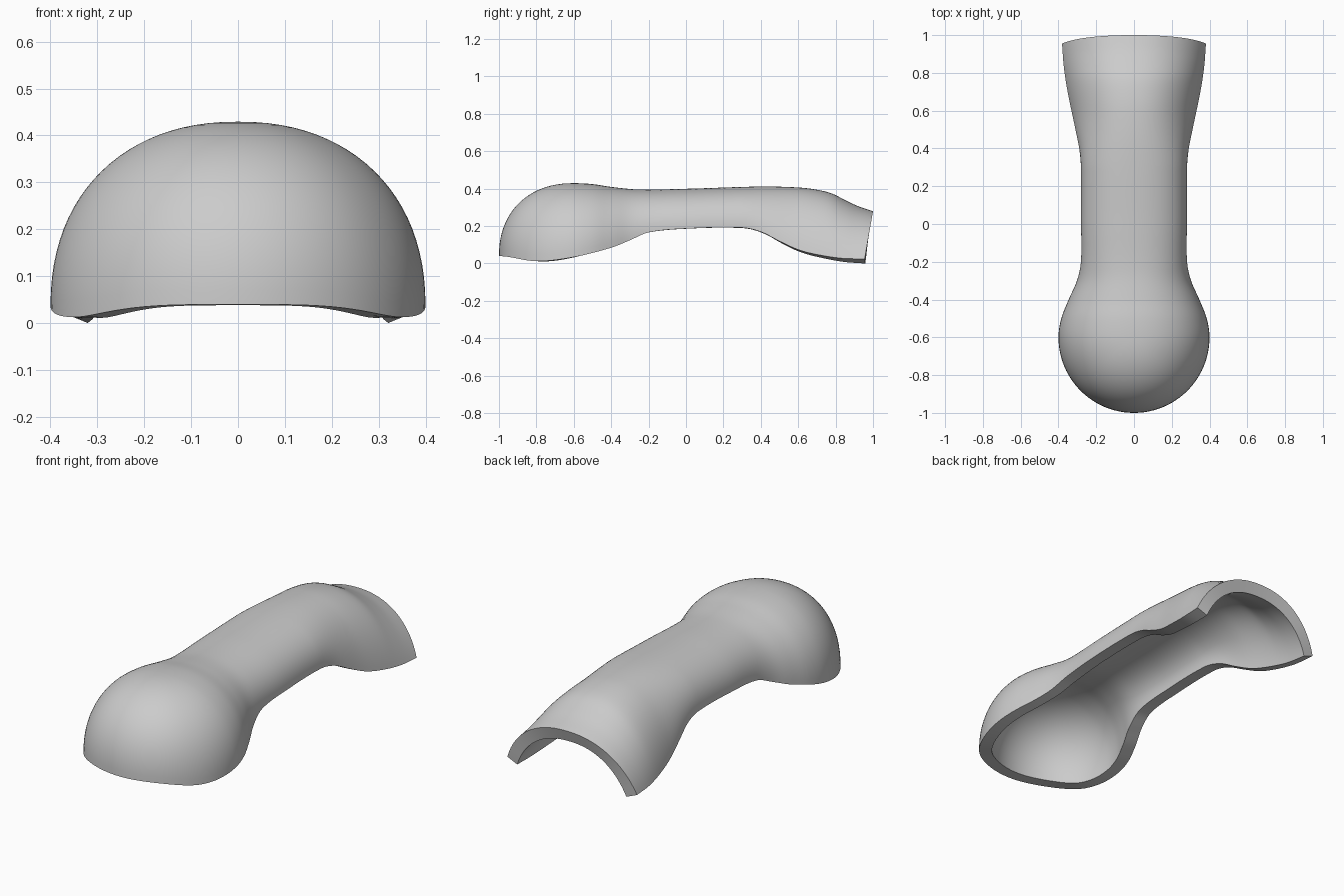
import bpy, bmesh, math
from mathutils import Vector

cube = bpy.data.objects.get("Cube")
if cube:
    bpy.data.objects.remove(cube, do_unlink=True)

THICKNESS = 0.065
STEPS = 24          # segments on each half of the arch
HEAD_Y, HEAD_R = -0.6, 0.4

# Outlines along the length: (y, value)
TOP = [(-0.6, .425), (-0.5, .42), (-0.4, .405), (-0.25, .391), (0, .395), (0.4, .407),
       (0.6, .402), (0.7, .39), (0.78, .37), (0.85, .335), (0.92, .302), (1, .275)]
RIM = [(-1, .035), (-0.8, .008), (-0.6, .03), (-0.4, .08), (-0.3, .12), (-0.2, .162),
       (0, .182), (0.3, .187), (0.4, .165), (0.5, .115), (0.6, .07), (0.7, .045), (0.85, .024), (1, .02)]
WIDTH = [(-0.6, .4), (-0.5, .385), (-0.4, .346), (-0.3, .302), (-0.2, .281), (0, .28),
         (0.3, .281), (0.4, .29), (0.5, .31), (0.7, .35), (0.85, .371), (1, .381)]
ARC = [(-0.6, 90), (0.3, 90), (0.6, 76), (1, 66)]


def curve(points, y):
    """Smooth interpolation through a list of points."""
    y = min(max(y, points[0][0]), points[-1][0])
    i = next(k for k in range(len(points) - 1) if y <= points[k + 1][0])

    def slope(k):
        if k == 0 or k == len(points) - 1:
            return 0 if k == 0 else (points[k][1] - points[k - 1][1]) / (points[k][0] - points[k - 1][0])
        a, b = points[k - 1], points[k + 1]
        return (b[1] - a[1]) / (b[0] - a[0])

    (y0, v0), (y1, v1) = points[i], points[i + 1]
    h = y1 - y0
    t = (y - y0) / h
    return (v0 * (1 + 2 * t) * (1 - t) ** 2 + h * slope(i) * t * (1 - t) ** 2
            + v1 * t * t * (3 - 2 * t) + h * slope(i + 1) * t * t * (t - 1))


def arch(s, degrees):
    """Half arch: outward fraction and drop fraction, s from crown 0 to rim 1."""
    full = math.radians(degrees)
    power = 2 / 2.2
    a = s * full
    out = (math.sin(a) / math.sin(full)) ** power
    low = max(math.cos(full), 0) ** power
    drop = (1 - max(math.cos(a), 0) ** power) / (1 - low)
    return out, drop


def grid(bm, rows):
    """Skin a list of equally long rows of points."""
    rows = [[bm.verts.new(p) for p in row] for row in rows]
    for a, b in zip(rows, rows[1:]):
        for k in range(len(a) - 1):
            bm.faces.new((a[k], a[k + 1], b[k + 1], b[k]))


bm = bmesh.new()

# Round head: meridians fanned around the crown
rows = []
for i in range(49):
    angle = math.pi * i / 48
    dx, dy = math.cos(angle), -math.sin(angle)
    crown, rim = curve(TOP, HEAD_Y), curve(RIM, HEAD_Y + HEAD_R * dy)
    row = []
    for k in range(STEPS + 1):
        out, drop = arch(k / STEPS, 90)
        row.append((HEAD_R * out * dx, HEAD_Y + HEAD_R * out * dy, crown + (rim - crown) * drop))
    rows.append(row)
grid(bm, rows)

# Neck and flared tail: arches along the length, the end leaning forward at its rim
rows = []
for i in range(81):
    y = HEAD_Y + (1 - HEAD_Y) * i / 80
    crown, rim, w, arc = (curve(c, y) for c in (TOP, RIM, WIDTH, ARC))
    lean = 0.045 * max(0, (y - 0.5) / 0.5) ** 2
    row = []
    for k in range(-STEPS, STEPS + 1):
        out, drop = arch(abs(k) / STEPS, arc)
        row.append((math.copysign(w * out, k), y - lean * drop, crown + (rim - crown) * drop))
    rows.append(row)
grid(bm, rows)

bmesh.ops.remove_doubles(bm, verts=bm.verts, dist=0.0005)
bmesh.ops.dissolve_degenerate(bm, edges=bm.edges, dist=0.0001)
bmesh.ops.recalc_face_normals(bm, faces=bm.faces)
bm.normal_update()
if sum(f.normal.z * f.calc_area() for f in bm.faces) < 0:
    bmesh.ops.reverse_faces(bm, faces=bm.faces)

mesh = bpy.data.meshes.new("curved_shell")
bm.to_mesh(mesh)
bm.free()
shell = bpy.data.objects.new("curved_shell", mesh)
bpy.context.collection.objects.link(shell)

# Wall thickness, inward from the outer surface
solid = shell.modifiers.new("wall", 'SOLIDIFY')
solid.thickness = THICKNESS
solid.offset = -1
solid.use_even_offset = True
bpy.ops.object.select_all(action='DESELECT')
shell.select_set(True)
bpy.context.view_layer.objects.active = shell
bpy.ops.object.modifier_apply(modifier=solid.name)
bpy.ops.object.shade_smooth_by_angle(angle=math.radians(40))

# Rest on the ground
lowest = min(v.co.z for v in shell.data.vertices)
for v in shell.data.vertices:
    v.co -= Vector((0, 0, lowest))

grey = bpy.data.materials.new("plain_grey")
grey.use_nodes = True
colour = (0.6, 0.6, 0.6, 1)
grey.diffuse_color = colour
grey.node_tree.nodes["Principled BSDF"].inputs["Base Color"].default_value = colour
shell.data.materials.append(grey)
